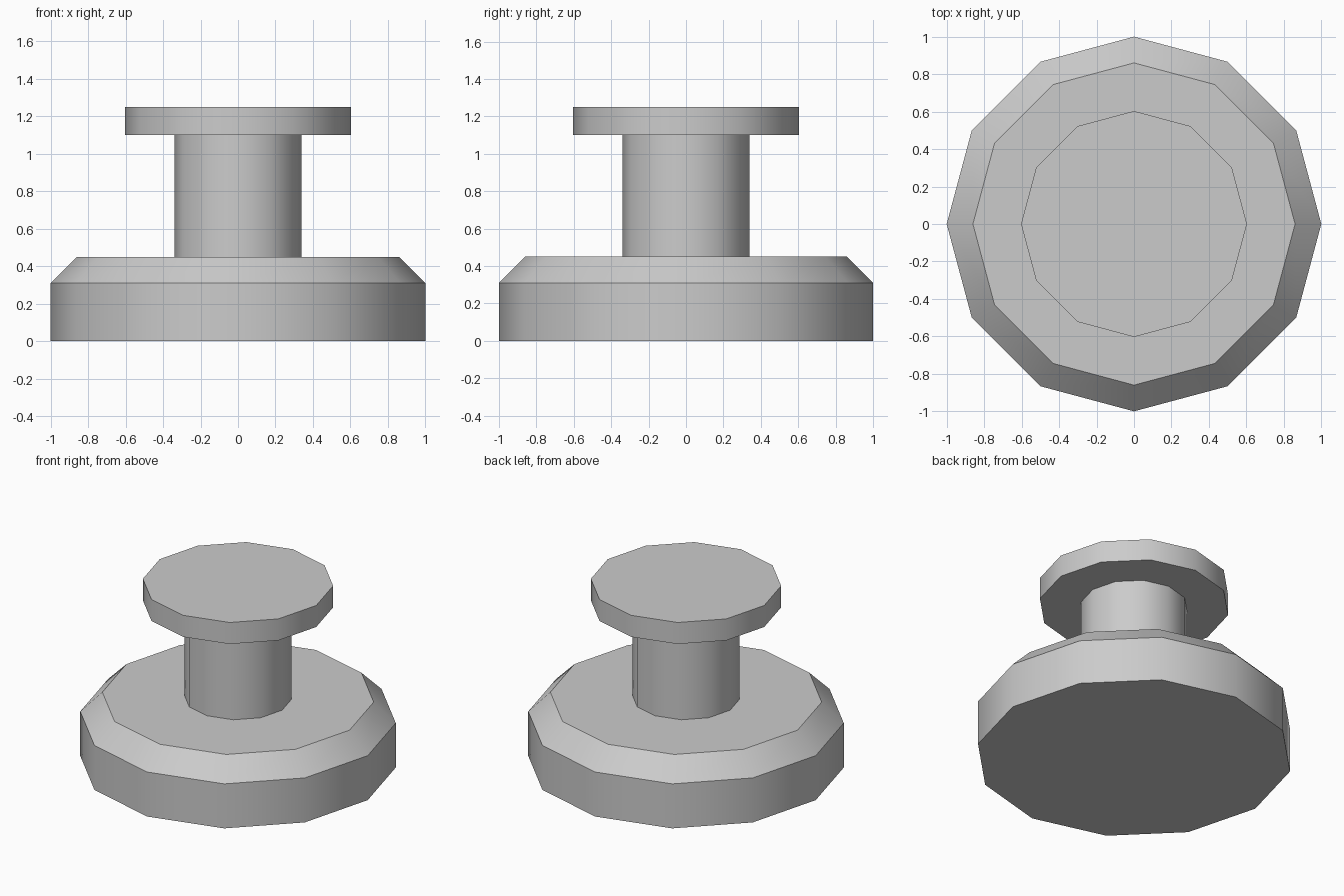
import bpy
import bmesh
import math

SIDES = 12

if "Cube" in bpy.data.objects:
    bpy.data.objects.remove(bpy.data.objects["Cube"], do_unlink=True)

grey = bpy.data.materials.new("plain grey")
grey.use_nodes = True
colour = (0.6, 0.6, 0.6, 1)
grey.diffuse_color = colour
grey.node_tree.nodes["Principled BSDF"].inputs["Base Color"].default_value = colour


def turned_part(name, profile, caps=True):
    """Revolve (radius, height) points into a twelve-sided part."""
    bm = bmesh.new()
    rings = []
    for radius, height in profile:
        ring = []
        for i in range(SIDES):
            a = math.tau * i / SIDES
            ring.append(bm.verts.new((radius * math.cos(a), radius * math.sin(a), height)))
        rings.append(ring)
    for low, high in zip(rings, rings[1:]):
        for i in range(SIDES):
            j = (i + 1) % SIDES
            bm.faces.new((low[i], low[j], high[j], high[i]))
    if caps:
        bm.faces.new(rings[0][::-1])
        bm.faces.new(rings[-1])
    mesh = bpy.data.meshes.new(name)
    bm.to_mesh(mesh)
    bm.free()
    mesh.materials.append(grey)
    obj = bpy.data.objects.new(name, mesh)
    bpy.context.collection.objects.link(obj)

    # Smooth around the sides, crisp at the rims
    bpy.ops.object.select_all(action="DESELECT")
    obj.select_set(True)
    bpy.context.view_layer.objects.active = obj
    bpy.ops.object.shade_smooth_by_angle(angle=math.radians(38))
    return obj


# Wide base with a chamfered upper rim
turned_part("base", [(1.0, 0), (1.0, 0.31), (0.86, 0.45)])

# Narrow stem, open where it meets its neighbours
turned_part("stem", [(0.34, 0.45), (0.34, 1.10)], caps=False)

# Flat disc on top
turned_part("top_disc", [(0.603, 1.10), (0.603, 1.25)])
